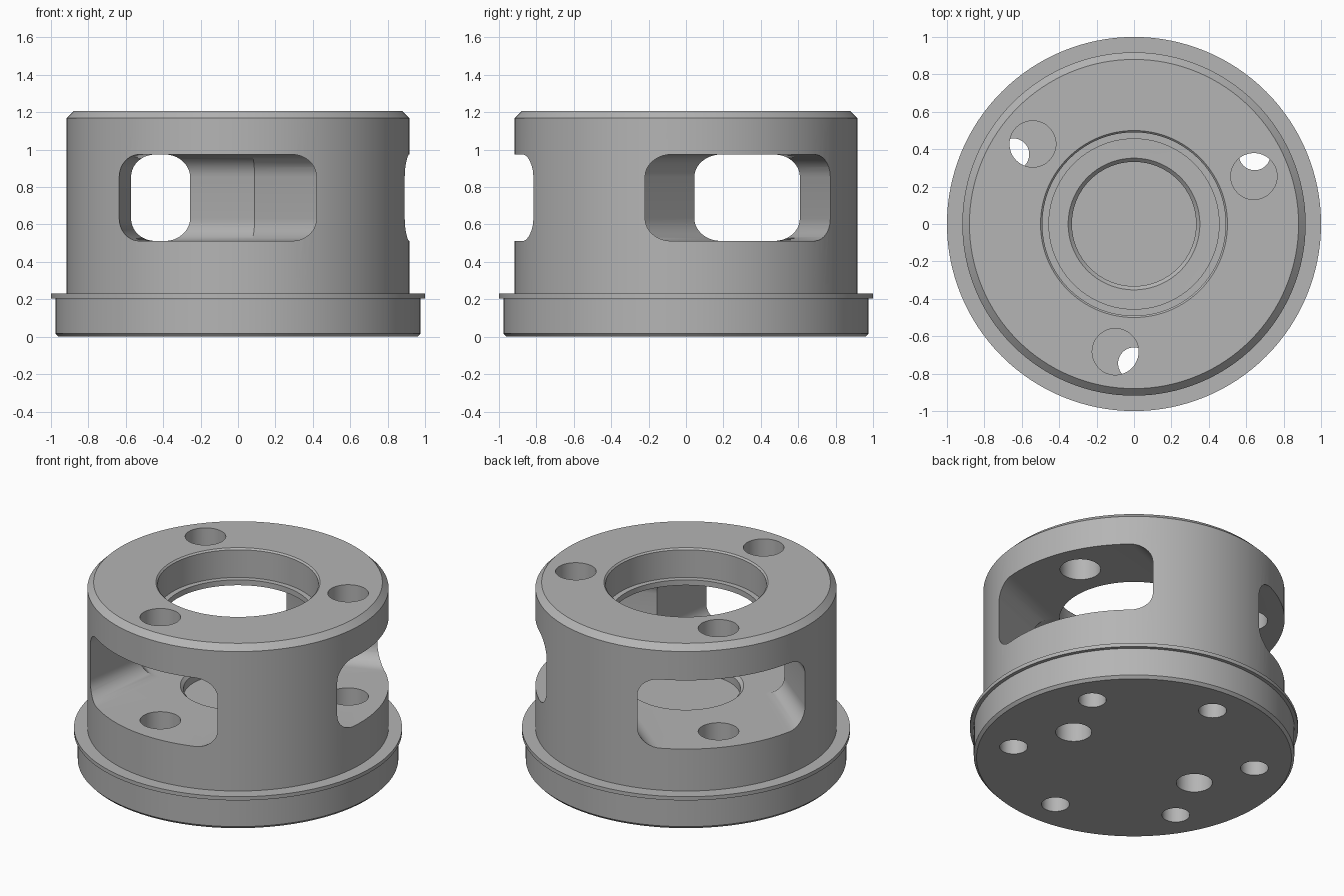
import bpy, bmesh, math
from mathutils import Matrix, Vector

if "Cube" in bpy.data.objects:
    bpy.data.objects.remove(bpy.data.objects["Cube"])

SEG = 128
WINDOW_ANGLE = math.radians(21.7)   # first of three windows and pin holes

metal = bpy.data.materials.new("grey_metal")
metal.diffuse_color = (0.46, 0.46, 0.46, 1)
metal.use_nodes = True
metal.node_tree.nodes["Principled BSDF"].inputs["Base Color"].default_value = metal.diffuse_color


def make_object(name, bm):
    bmesh.ops.recalc_face_normals(bm, faces=bm.faces)
    mesh = bpy.data.meshes.new(name)
    bm.to_mesh(mesh)
    bm.free()
    mesh.materials.append(metal)
    obj = bpy.data.objects.new(name, mesh)
    bpy.context.collection.objects.link(obj)
    return obj


def lathe(name, profile):
    """Revolve an (r, z) profile whose two ends lie on the axis."""
    bm = bmesh.new()
    rings = []
    for r, z in profile:
        if r == 0:
            rings.append([bm.verts.new((0, 0, z))] * SEG)
        else:
            rings.append([bm.verts.new((r * math.cos(a), r * math.sin(a), z))
                          for a in (2 * math.pi * i / SEG for i in range(SEG))])
    for low, high in zip(rings, rings[1:]):
        for i in range(SEG):
            j = (i + 1) % SEG
            bm.faces.new(list(dict.fromkeys((low[i], low[j], high[j], high[i]))))
    return make_object(name, bm)


def hole_cutter(name, radius, distance, angle, z0, z1):
    bm = bmesh.new()
    place = Matrix.Translation((distance * math.cos(angle),
                                distance * math.sin(angle), (z0 + z1) / 2))
    bmesh.ops.create_cone(bm, cap_ends=True, segments=48, radius1=radius,
                          radius2=radius, depth=z1 - z0, matrix=place)
    return make_object(name, bm)


def window_cutter(name, angle, half=0.533, z0=0.512, z1=0.974, fillet=0.12):
    """Rounded rectangle pushed outward from the axis."""
    bm = bmesh.new()
    outline = []
    corners = [(half, z1), (-half, z1), (-half, z0), (half, z0)]
    for k, (y, z) in enumerate(corners):
        cy = y - math.copysign(fillet, y)
        cz = z - fillet if z == z1 else z + fillet
        for s in range(11):
            a = math.pi / 2 * (k + s / 10)
            outline.append(bm.verts.new((0, cy + fillet * math.cos(a),
                                         cz + fillet * math.sin(a))))
    face = bm.faces.new(outline)
    out = bmesh.ops.extrude_face_region(bm, geom=[face])
    moved = [v for v in out["geom"] if isinstance(v, bmesh.types.BMVert)]
    bmesh.ops.translate(bm, verts=moved, vec=Vector((1.2, 0, 0)))
    bmesh.ops.rotate(bm, verts=bm.verts, cent=(0, 0, 0),
                     matrix=Matrix.Rotation(angle, 3, 'Z'))
    return make_object(name, bm)


# Flanged drum with stepped top bore and shallow lower recess
carrier = lathe("carrier_body", [
    (0, 0), (0.96, 0), (0.977, 0.018), (0.977, 0.205), (1, 0.205), (1, 0.23),
    (0.918, 0.23), (0.918, 1.168), (0.88, 1.206), (0.5, 1.206), (0.49, 1.196),
    (0.49, 1.01), (0.455, 1.01), (0.455, 0.75), (0.372, 0.75), (0.372, 0.532),
    (0.332, 0.492), (0.332, 0.44), (0, 0.44)])

cutters = []
# Three side windows, and pin holes through the top plate into the lower one
for i in range(3):
    a = WINDOW_ANGLE + i * 2 * math.pi / 3
    cutters.append(window_cutter("window_cutter", a))
    cutters.append(hole_cutter("pin_hole_cutter", 0.124, 0.69, a, 0.25, 1.4))
# Six mounting holes in the underside
for i in range(6):
    cutters.append(hole_cutter("mounting_hole_cutter", 0.085, 0.745,
                               math.radians(30 + 60 * i), -0.1, 0.32))
# Two larger dowel holes in the underside
for i in range(2):
    cutters.append(hole_cutter("dowel_hole_cutter", 0.11, 0.48, math.pi * i, -0.1, 0.3))

bpy.context.view_layer.objects.active = carrier
for cutter in cutters:
    mod = carrier.modifiers.new("cut", 'BOOLEAN')
    mod.operation = 'DIFFERENCE'
    mod.solver = 'EXACT'
    mod.object = cutter
    bpy.ops.object.modifier_apply(modifier=mod.name)
    bpy.data.objects.remove(cutter)

# Smooth round walls, sharp machined edges
bpy.ops.object.select_all(action='DESELECT')
carrier.select_set(True)
bpy.ops.object.shade_smooth_by_angle(angle=math.radians(25))
